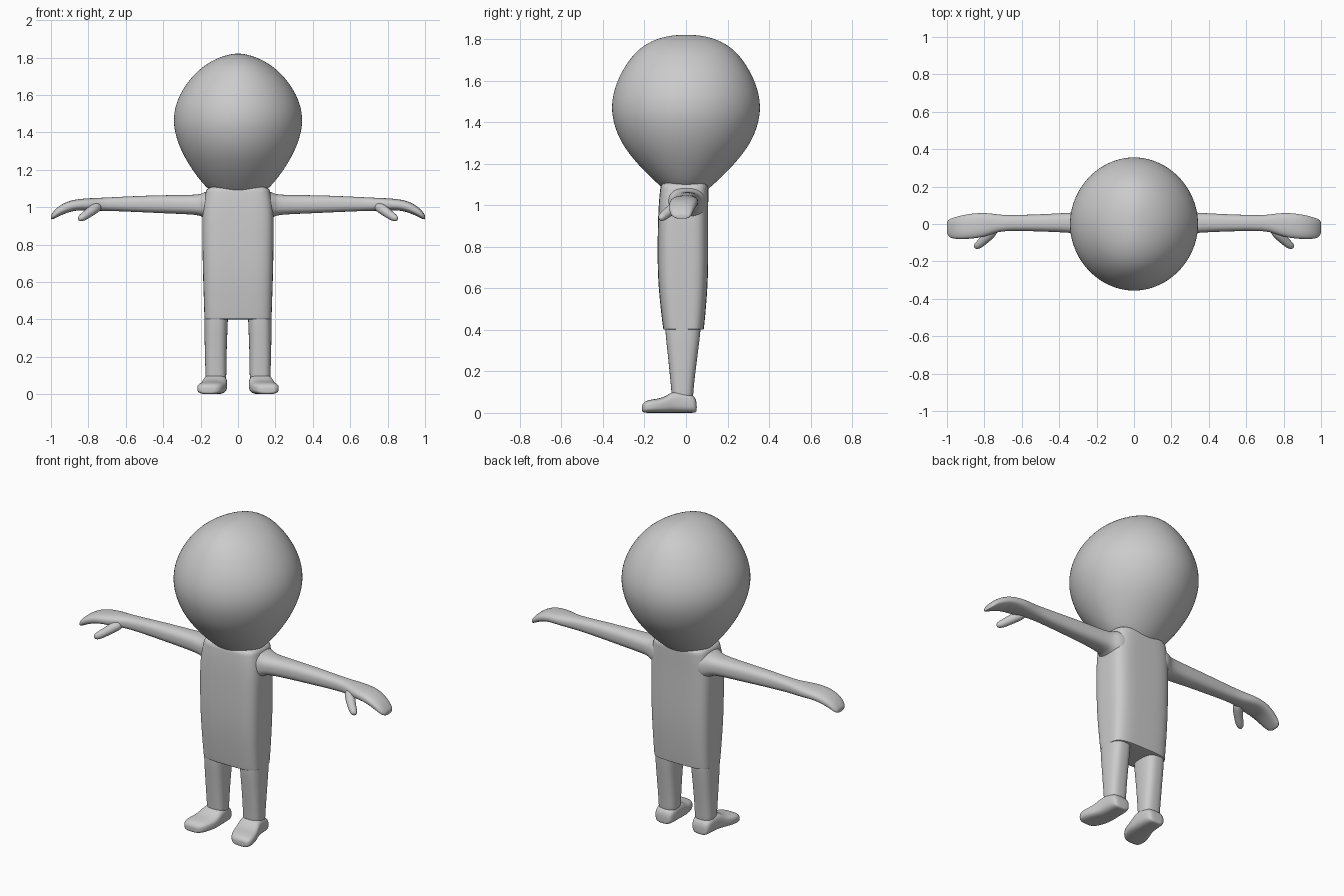
import bpy, bmesh, math
from mathutils import Vector

grey = bpy.data.materials.new("plain grey")
grey.diffuse_color = (0.6, 0.6, 0.6, 1)


def loft(name, axis, sections, power=2.0, sides=24, mirror=False):
    """Skin rounded sections. Each is (position on axis, min u, max u, min v, max v),
    where u and v are the two other axes in x, y, z order."""
    u_axis, v_axis = [i for i in range(3) if i != axis]
    bm = bmesh.new()
    rings = []
    for pos, u0, u1, v0, v1 in sections:
        ring = []
        for i in range(sides):
            a = 2 * math.pi * (i + 0.5) / sides
            c, s = math.cos(a), math.sin(a)
            p = Vector((0, 0, 0))
            p[axis] = pos
            p[u_axis] = (u0 + u1) / 2 + (u1 - u0) / 2 * math.copysign(abs(c) ** (2 / power), c)
            p[v_axis] = (v0 + v1) / 2 + (v1 - v0) / 2 * math.copysign(abs(s) ** (2 / power), s)
            ring.append(bm.verts.new(p))
        rings.append(ring)
    for a, b in zip(rings, rings[1:]):
        for i in range(sides):
            j = (i + 1) % sides
            bm.faces.new((a[i], a[j], b[j], b[i]))
    bm.faces.new(rings[0])
    bm.faces.new(rings[-1])
    return finish(name, bm, mirror)


def finish(name, bm, mirror):
    bmesh.ops.recalc_face_normals(bm, faces=bm.faces)
    for f in bm.faces:
        f.smooth = True
    mesh = bpy.data.meshes.new(name)
    bm.to_mesh(mesh)
    bm.free()
    mesh.materials.append(grey)
    obj = bpy.data.objects.new(name, mesh)
    bpy.context.collection.objects.link(obj)
    if mirror:
        obj.modifiers.new("both sides", 'MIRROR')
    sub = obj.modifiers.new("smooth", 'SUBSURF')
    sub.levels = sub.render_levels = 2
    return obj


# Head: big balloon, a little deeper than wide, narrowing into the neck
head = [(1.065, .10, .09), (1.085, .145, .115), (1.12, .185, .155), (1.2, .247, .237),
        (1.3, .307, .316), (1.4, .341, .353), (1.47, .347, .361), (1.54, .338, .353),
        (1.62, .305, .325), (1.7, .247, .277), (1.76, .18, .222), (1.8, .105, .15),
        (1.817, .045, .08), (1.821, .015, .03)]
loft("head", 2, [(z, -x, x, -y, y) for z, x, y in head], power=1.96, sides=32)

# Torso: flat front and back, rounded sides, crisp lower edge
torso = [(.4, .178, -.107, .085), (.403, .18, -.109, .086), (.41, .18, -.111, .087),
         (.5, .183, -.122, .096), (.62, .187, -.134, .105), (.75, .19, -.138, .108),
         (.9, .192, -.136, .107), (.98, .19, -.133, .107), (1.04, .182, -.129, .108),
         (1.08, .173, -.124, .108), (1.12, .165, -.12, .107)]
loft("torso", 2, [(z, -x, x, y0, y1) for z, x, y0, y1 in torso], power=4, sides=32)

# Legs, tapering down to the ankles
loft("leg", 2, [(.05, .064, .174, -.068, .034), (.1, .062, .174, -.07, .035),
                (.2, .061, .177, -.08, .046), (.3, .058, .179, -.09, .059),
                (.4, .053, .181, -.102, .072), (.5, .053, .176, -.1, .075)],
     power=2.7, mirror=True)

# Feet, flat soled with toes turned slightly outwards
loft("foot", 1, [(.052, .09, .15, .01, .045), (.047, .075, .168, .001, .07),
                 (.03, .062, .178, 0, .09), (-.02, .058, .182, 0, .108),
                 (-.065, .057, .19, 0, .104), (-.09, .058, .198, 0, .084),
                 (-.125, .063, .21, 0, .07), (-.165, .075, .22, 0, .065),
                 (-.195, .092, .217, 0, .058), (-.208, .112, .204, .003, .045),
                 (-.212, .13, .19, .01, .035)],
     power=3, mirror=True)

# Arms running out to flat mitten hands that droop at the fingertips
loft("arm_and_hand", 0, [(.1, -.1, .1, .92, 1.09), (.165, -.095, .095, .93, 1.088),
                         (.19, -.075, .08, .948, 1.074), (.22, -.058, .068, .96, 1.066),
                         (.35, -.046, .06, .965, 1.065), (.5, -.04, .052, .972, 1.062),
                         (.68, -.035, .046, .98, 1.053), (.74, -.046, .053, .98, 1.05),
                         (.8, -.07, .061, .983, 1.048), (.87, -.079, .056, .983, 1.042),
                         (.92, -.082, .047, .968, 1.028), (.96, -.08, .036, .95, 1.005),
                         (.985, -.073, .028, .937, .98), (.997, -.058, .018, .934, .963),
                         (1.0, -.045, .005, .938, .955)],
     power=2.5, mirror=True)

# Thumbs, pointing forwards, outwards and down
path = [((.74, -.02, 1.01), .026), ((.77, -.055, .99), .029), ((.8, -.085, .968), .025),
        ((.825, -.107, .95), .023), ((.843, -.121, .939), .018), ((.851, -.127, .934), .008)]
direction = Vector(path[-1][0]) - Vector(path[0][0])
turn = direction.to_track_quat('Z', 'Y')
bm = bmesh.new()
rings = [[bm.verts.new(Vector(p) + turn @ Vector((r * math.cos(k * math.pi / 6),
                                                 r * math.sin(k * math.pi / 6), 0)))
          for k in range(12)] for p, r in path]
for a, b in zip(rings, rings[1:]):
    for k in range(12):
        bm.faces.new((a[k], a[(k + 1) % 12], b[(k + 1) % 12], b[k]))
bm.faces.new(rings[0])
bm.faces.new(rings[-1])
finish("thumb", bm, True)
